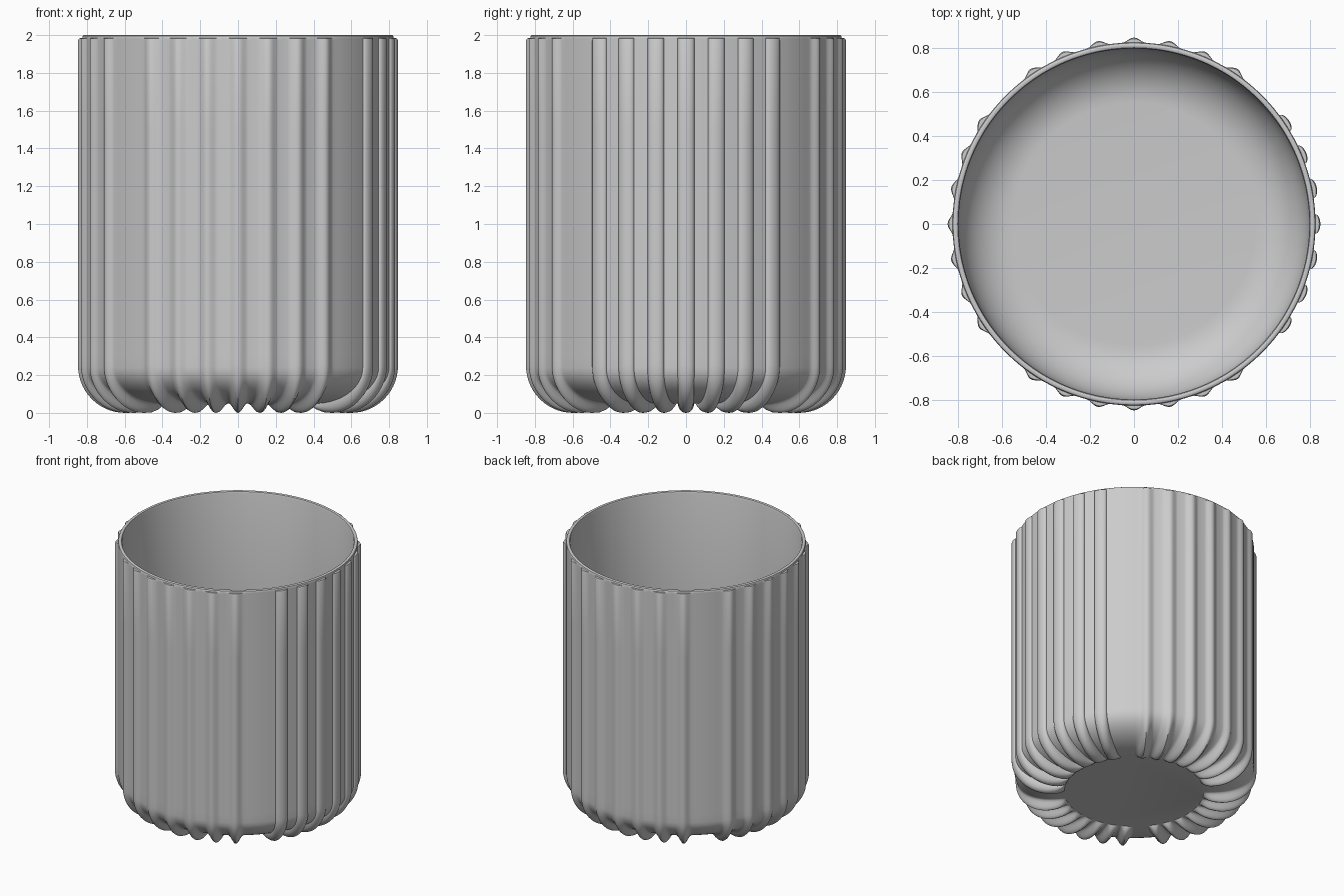
import bpy, bmesh
from math import sin, cos, pi, radians

if "Cube" in bpy.data.objects:
    bpy.data.objects.remove(bpy.data.objects["Cube"])

SLOTS = 32          # rib positions; the four diagonal ones are left plain
STEPS = 12          # samples across one rib


def arc(cx, cz, rx, rz, a0, a1, n):
    pts = []
    for i in range(n + 1):
        a = radians(a0 + (a1 - a0) * i / n)
        pts.append((cx + rx * cos(a), cz + rz * sin(a)))
    return pts


# Matching outer profiles (radius, height), from rim to base: plain wall and rib crest
wall_z = [1.983, 1.97, 1.5, 1.0, 0.6, 0.3]
body = [(0.825, z) for z in wall_z]
crest = [(0.842, 1.983)] + [(0.847, z) for z in wall_z[1:]]
body += arc(0.52, 0.24, 0.305, 0.19, 0, -90, 14)
crest += arc(0.597, 0.25, 0.25, 0.25, 0, -90, 14)
body += [(0.51, 0.05), (0.495, 0.05), (0.485, 0.05), (0.48, 0.05)]
crest += [(0.55, 0.003), (0.515, 0.015), (0.492, 0.032), (0.48, 0.05)]

# Plain rings: rounded rim, inner wall and rounded inner floor
inside = arc(0.55, 0.10 + 0.25, 0.247, 0.25, -90, 0, 12)
inside += [(0.797, 1.0), (0.797, 1.985), (0.801, 1.997), (0.807, 2.0),
           (0.816, 2.0), (0.822, 1.996), (0.825, 1.984)]


def ring_samples(r):
    """Angle and rib weight for every sample round one ring."""
    out = []
    for s in range(SLOTS):
        centre = 2 * pi * s / SLOTS
        crisp = s < 4 or s > 28
        half = min((0.045 if crisp else 0.058) / r, pi / SLOTS * 0.93)
        plain = s % 8 == 4
        for k in range(STEPS + 1):
            p = -pi / 2 + pi * k / STEPS
            if crisp:
                u, w = sin(p), cos(p)
            else:
                u = 2 * p / pi
                w = 0.5 + 0.5 * cos(pi * u)
            out.append((centre + half * u, 0.0 if plain else w))
        out.append((centre + pi / SLOTS, 0.0))
    return out


# Fluted cup: inner shell, rim and ribbed outside as one closed surface
bm = bmesh.new()
rings = []
for r, z in inside:
    rings.append([bm.verts.new((r * cos(a), r * sin(a), z))
                  for a, w in ring_samples(0.84)])
for (rb, zb), (rc, zc) in zip(body, crest):
    ring = []
    for a, w in ring_samples(rc):
        r, z = rb + (rc - rb) * w, zb + (zc - zb) * w
        ring.append(bm.verts.new((r * cos(a), r * sin(a), z)))
    rings.append(ring)
for lo, hi in zip(rings, rings[1:]):
    n = len(lo)
    for i in range(n):
        j = (i + 1) % n
        bm.faces.new((lo[i], lo[j], hi[j], hi[i]))
bm.faces.new(rings[0])
bm.faces.new(rings[-1])
bmesh.ops.recalc_face_normals(bm, faces=bm.faces)

mesh = bpy.data.meshes.new("fluted_cup")
bm.to_mesh(mesh)
bm.free()
cup = bpy.data.objects.new("fluted_cup", mesh)
bpy.context.collection.objects.link(cup)
bpy.context.view_layer.objects.active = cup
cup.select_set(True)
bpy.ops.object.shade_smooth_by_angle(angle=radians(35))
